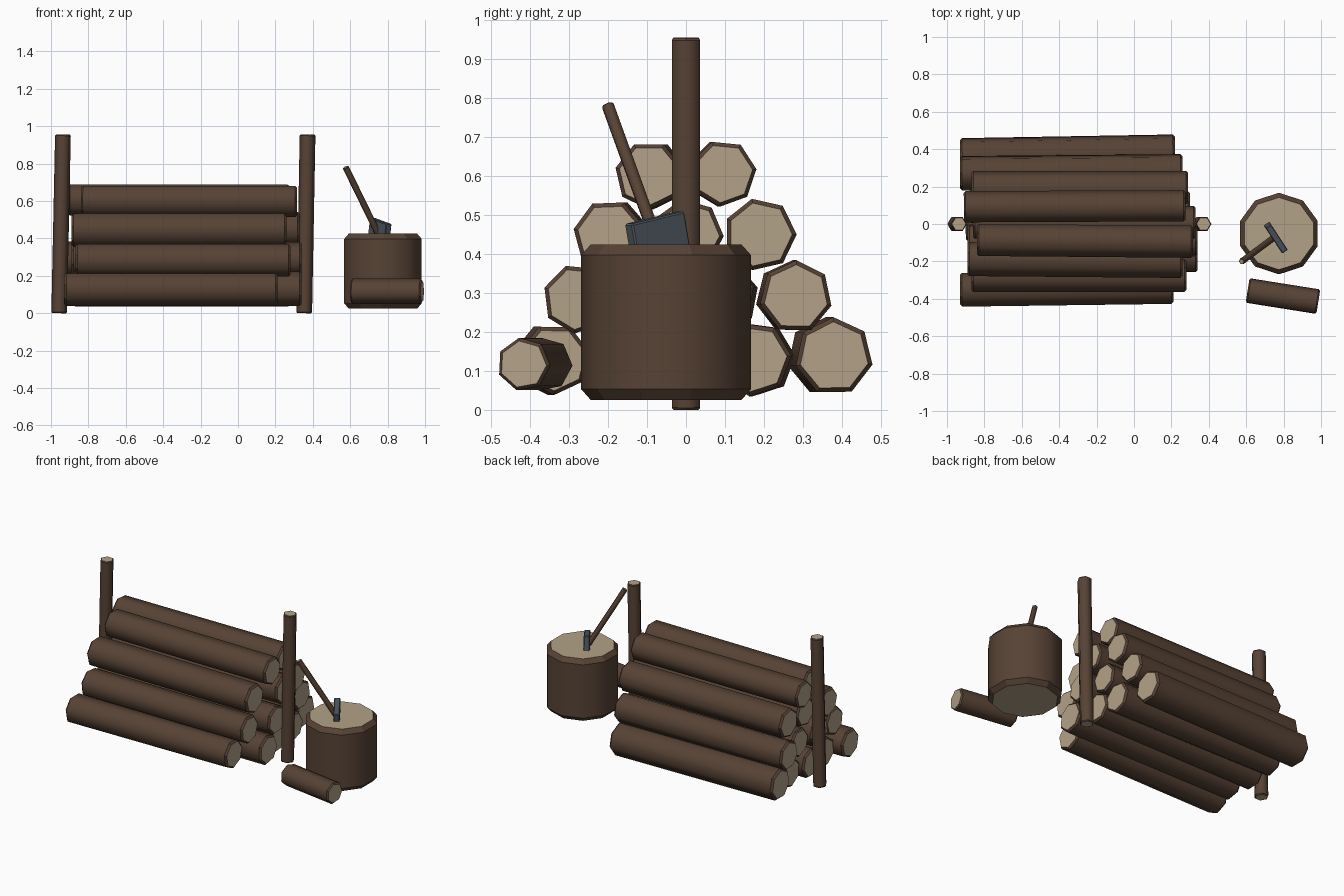
import bpy, bmesh, math
from mathutils import Vector, Matrix

if "Cube" in bpy.data.objects:
    bpy.data.objects.remove(bpy.data.objects["Cube"])


def material(name, rgb):
    m = bpy.data.materials.new(name)
    m.diffuse_color = (*rgb, 1)
    m.use_nodes = True
    m.node_tree.nodes["Principled BSDF"].inputs["Base Color"].default_value = m.diffuse_color
    return m


BARK = material("dark bark", (0.095, 0.055, 0.035))
WOOD = material("cut wood", (0.45, 0.36, 0.245))
STEEL = material("steel", (0.075, 0.095, 0.115))


def finish(name, bm, mats):
    bmesh.ops.recalc_face_normals(bm, faces=bm.faces[:])
    me = bpy.data.meshes.new(name)
    bm.to_mesh(me)
    bm.free()
    for m in mats:
        me.materials.append(m)
    ob = bpy.data.objects.new(name, me)
    bpy.context.collection.objects.link(ob)
    return ob


def log(name, a, b, r, sides, phase=90, inset=None, drop=None):
    """Bark cylinder from a to b with chamfered rims and pale sawn ends."""
    a, b = Vector(a), Vector(b)
    w = (b - a).normalized()
    # v points up for lying logs, along +y for standing ones
    ref = Vector((0, 0, 1)) if abs(w.z) < 0.7 else Vector((0, 1, 0))
    v = (ref - w * ref.dot(w)).normalized()
    u = v.cross(w)
    length = (b - a).length
    inset = r * 0.12 if inset is None else inset
    drop = r * 0.12 if drop is None else drop
    bm = bmesh.new()
    rings = []
    for t, rad in ((0, r - inset), (drop, r), (length - drop, r), (length, r - inset)):
        ring = []
        for i in range(sides):
            ang = math.radians(phase) + math.tau * i / sides
            ring.append(bm.verts.new(a + w * t + (u * math.cos(ang) + v * math.sin(ang)) * rad))
        rings.append(ring)
    for k in range(3):
        for i in range(sides):
            j = (i + 1) % sides
            f = bm.faces.new((rings[k][i], rings[k][j], rings[k + 1][j], rings[k + 1][i]))
            f.smooth = k == 1
    for ring in (rings[0], rings[3]):
        bm.faces.new(ring).material_index = 1
    # keep the rims crisp
    for ring in rings:
        for i in range(sides):
            bm.edges.get((ring[i], ring[(i + 1) % sides])).smooth = False
    return finish(name, bm, (BARK, WOOD))


# Stacked logs: x start, x end, y, z, radius, yaw rise, end phase
STACK = [
    (-0.93, 0.21, -0.345, 0.130, 0.092, 0.015, 115),
    (-0.88, 0.34, -0.170, 0.130, 0.095, 0.000, 100),
    (-0.90, 0.29, 0.005, 0.130, 0.094, 0.010, 92),
    (-0.88, 0.28, 0.180, 0.130, 0.096, -0.010, 108),
    (-0.93, 0.22, 0.370, 0.137, 0.101, 0.020, 91),
    (-0.87, 0.28, -0.278, 0.285, 0.090, 0.000, 110),
    (-0.89, 0.34, -0.090, 0.290, 0.092, 0.010, 95),
    (-0.88, 0.30, 0.090, 0.290, 0.092, -0.010, 118),
    (-0.93, 0.26, 0.277, 0.290, 0.094, 0.010, 89),
    (-0.89, 0.26, -0.192, 0.447, 0.093, -0.010, 118),
    (-0.86, 0.33, 0.005, 0.450, 0.092, 0.000, 100),
    (-0.87, 0.29, 0.190, 0.450, 0.094, 0.000, 103),
    (-0.84, 0.315, -0.090, 0.602, 0.088, -0.010, 116),
    (-0.91, 0.275, 0.093, 0.607, 0.086, 0.005, 110),
]
for n, (x0, x1, y, z, r, dy, ph) in enumerate(STACK, 1):
    log(f"stacked_log_{n}", (x0, y - dy / 2, z), (x1, y + dy / 2, z), r, 7, ph)

# Upright posts holding the stack
log("left_post", (-0.956, 0, 0.0), (-0.936, 0, 0.955), 0.042, 6, 0, 0.005, 0.006)
log("right_post", (0.354, 0, 0.0), (0.372, 0, 0.955), 0.042, 6, 0, 0.005, 0.006)

# Chopping block and loose log
log("chopping_block", (0.775, -0.051, 0.025), (0.775, -0.051, 0.425), 0.218, 10, 90, 0.025, 0.028)
log("loose_log", (0.607, -0.358, 0.117), (0.985, -0.418, 0.117), 0.069, 7, 100)

# Axe handle
log("axe_handle", (0.752, -0.07, 0.42), (0.575, -0.201, 0.782), 0.017, 6, 0, 0.003, 0.003)

# Axe head sunk in the block
d = Vector((0.54, -0.82, -0.2)).normalized()
side = Vector((0.83, 0.55, 0)).normalized()
up = side.cross(d)
if up.z < 0:
    up = -up
bm = bmesh.new()
bmesh.ops.create_cube(bm, size=1)
for vert in bm.verts:
    c = vert.co.copy()
    vert.co = Vector((0.758, -0.073, 0.447)) + d * c.x * 0.165 + side * c.y * 0.036 + up * c.z * 0.095
bmesh.ops.bevel(bm, geom=bm.edges[:], offset=0.004, segments=1, affect='EDGES')
finish("axe_head", bm, (STEEL,))
